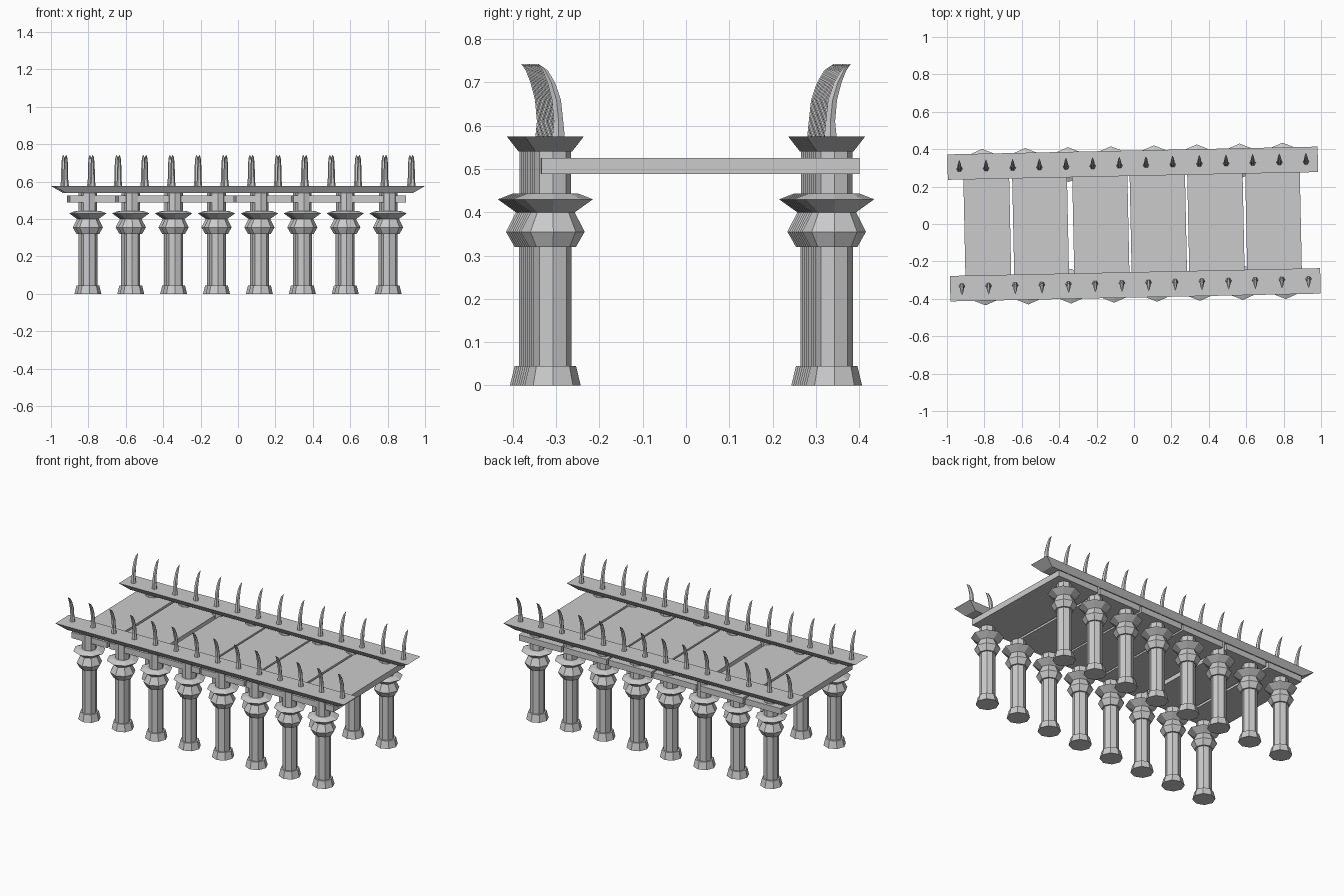
import bpy, bmesh, math
from mathutils import Matrix

if "Cube" in bpy.data.objects:
    bpy.data.objects.remove(bpy.data.objects["Cube"])

SKEW = Matrix.Rotation(0.021, 4, 'Z')   # whole bridge sits slightly turned
ROW_Y = 0.325                           # distance of each column row from the middle


def finish(bm, name):
    bmesh.ops.recalc_face_normals(bm, faces=bm.faces)
    me = bpy.data.meshes.new(name)
    bm.to_mesh(me)
    bm.free()
    ob = bpy.data.objects.new(name, me)
    ob.matrix_world = SKEW
    bpy.context.collection.objects.link(ob)
    return ob


def loft(bm, rings):
    """Skin a list of vertex rings and cap both ends."""
    vs = [[bm.verts.new(p) for p in r] for r in rings]
    n = len(vs[0])
    for a, b in zip(vs, vs[1:]):
        for i in range(n):
            j = (i + 1) % n
            bm.faces.new((a[i], a[j], b[j], b[i]))
    bm.faces.new(vs[0][::-1])
    bm.faces.new(vs[-1])


def ring(x, y, z, rx, ry, n):
    return [(x + rx * math.cos(2 * math.pi * i / n),
             y + ry * math.sin(2 * math.pi * i / n), z) for i in range(n)]


def rect(y, z, hx, hy):
    return [(-hx, y - hy, z), (hx, y - hy, z), (hx, y + hy, z), (-hx, y + hy, z)]


# (radius, z) column outline: foot, shaft, bulge, flared capital, neck
COLUMN = [(0.065, 0), (0.054, 0.045), (0.044, 0.045), (0.044, 0.32), (0.054, 0.32),
          (0.074, 0.355), (0.051, 0.40), (0.093, 0.43), (0.06, 0.443),
          (0.043, 0.443), (0.043, 0.545)]
# (outward y, z, radius) of one claw-like spike
SPIKE = [(0.314, 0.57, 0.017), (0.314, 0.61, 0.0125), (0.319, 0.66, 0.012),
         (0.331, 0.70, 0.010), (0.345, 0.728, 0.007), (0.36, 0.742, 0.001)]

for side, s in (("front", -1), ("back", 1)):
    # columns
    for k in range(8):
        bm = bmesh.new()
        x = -0.803 + k * 0.2294
        loft(bm, [ring(x, s * ROW_Y, z, r, r, 8) for r, z in COLUMN])
        finish(bm, f"{side}_column_{k + 1}")
    # rail with undercut edges
    bm = bmesh.new()
    loft(bm, [rect(s * ROW_Y, 0.54, 0.93, 0.042), rect(s * ROW_Y, 0.575, 0.99, 0.068)])
    finish(bm, f"{side}_rail")
    # outward-curving spikes
    bm = bmesh.new()
    for k in range(14):
        x = -0.927 + k * 0.1426
        loft(bm, [ring(x, s * y, z, r, r, 6) for y, z, r in SPIKE])
    finish(bm, f"{side}_spikes")

# deck slabs with narrow gaps
SLABS = [(-0.907, -0.662), (-0.646, -0.353), (-0.325, -0.03),
         (-0.018, 0.278), (0.29, 0.586), (0.60, 0.892)]
for k, (x0, x1) in enumerate(SLABS):
    bm = bmesh.new()
    loft(bm, [[(x0, -0.352, z), (x1, -0.352, z), (x1, 0.382, z), (x0, 0.382, z)]
              for z in (0.488, 0.525)])
    finish(bm, f"deck_slab_{k + 1}")
